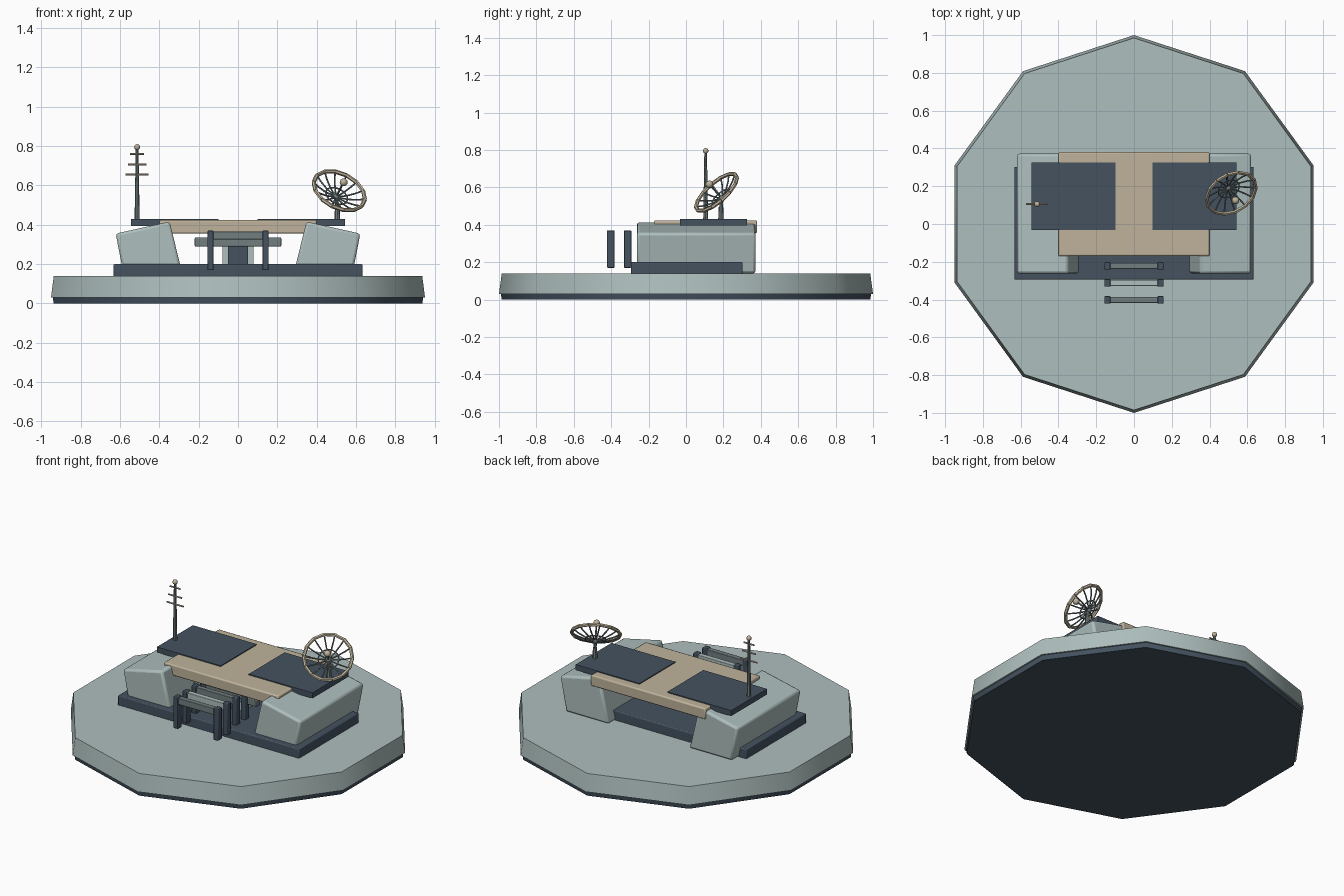
import bpy, bmesh
from math import sin, cos, pi, radians
from mathutils import Vector

cube = bpy.data.objects.get("Cube")
if cube:
    bpy.data.objects.remove(cube)


def material(name, r, g, b):
    m = bpy.data.materials.new(name)
    m.use_nodes = True
    m.diffuse_color = (r, g, b, 1)
    m.node_tree.nodes["Principled BSDF"].inputs["Base Color"].default_value = (r, g, b, 1)
    return m


LIGHT = material("pale grey green", 0.42, 0.52, 0.51)
DARK = material("slate blue", 0.058, 0.085, 0.118)
TAN = material("sand", 0.52, 0.45, 0.33)
GREY = material("mid grey", 0.17, 0.21, 0.215)


def finish(name, bm, mat, bevel=0.0, smooth=40):
    bmesh.ops.recalc_face_normals(bm, faces=bm.faces)
    me = bpy.data.meshes.new(name)
    bm.to_mesh(me)
    bm.free()
    me.materials.append(mat)
    ob = bpy.data.objects.new(name, me)
    bpy.context.collection.objects.link(ob)
    if bevel:
        mod = ob.modifiers.new("Rounded edges", "BEVEL")
        mod.width = bevel
        mod.segments = 2
    bpy.ops.object.select_all(action="DESELECT")
    ob.select_set(True)
    bpy.context.view_layer.objects.active = ob
    bpy.ops.object.shade_smooth_by_angle(angle=radians(smooth))
    return ob


def box(name, x, y, z, mat, bevel=0.0):
    bm = bmesh.new()
    bmesh.ops.create_cube(bm, size=1)
    for v in bm.verts:
        v.co = [(a + b) / 2 + c * (b - a) for (a, b), c in zip((x, y, z), v.co)]
    return finish(name, bm, mat, bevel)


def rod(bm, a, b, r1, r2=None, sides=8):
    a, b = Vector(a), Vector(b)
    mtx = (b - a).to_track_quat("Z", "Y").to_matrix().to_4x4()
    mtx.translation = (a + b) / 2
    bmesh.ops.create_cone(bm, cap_ends=True, segments=sides, radius1=r1,
                          radius2=r1 if r2 is None else r2, depth=(b - a).length, matrix=mtx)


def rod_part(name, a, b, mat, r1, r2=None, sides=8):
    bm = bmesh.new()
    rod(bm, a, b, r1, r2, sides)
    return finish(name, bm, mat)


def ball(name, centre, r, mat):
    bm = bmesh.new()
    bmesh.ops.create_uvsphere(bm, u_segments=12, v_segments=8, radius=r)
    bmesh.ops.translate(bm, verts=bm.verts, vec=centre)
    return finish(name, bm, mat)


# Ten-sided ground disc with a dark underside
rod_part("ground_disc", (0, 0, 0.03), (0, 0, 0.14), LIGHT, 1.0, 0.985, 10)
rod_part("ground_underside", (0, 0, 0), (0, 0, 0.03), DARK, 0.985, 0.99, 10)

# Plinth
box("plinth", (-0.633, 0.633), (-0.295, 0.303), (0.135, 0.2), DARK, 0.006)

# Flared wings on both sides
PROFILE = [(0.28, 0.14), (0.58, 0.14), (0.622, 0.355), (0.348, 0.416)]
for side, label in ((1, "left"), (-1, "right")):
    bm = bmesh.new()
    face = bm.faces.new([bm.verts.new((side * x, -0.263, z)) for x, z in PROFILE])
    out = bmesh.ops.extrude_face_region(bm, geom=[face])
    moved = [v for v in out["geom"] if isinstance(v, bmesh.types.BMVert)]
    bmesh.ops.translate(bm, verts=moved, vec=(0, 0.635, 0))
    finish(label + "_wing", bm, LIGHT, 0.014)

# Roof and its two dark panels
box("roof", (-0.4, 0.4), (-0.17, 0.38), (0.355, 0.424), TAN, 0.008)
for side, label in ((1, "left"), (-1, "right")):
    box(label + "_roof_panel", sorted((side * 0.098, side * 0.543)), (-0.033, 0.325),
        (0.395, 0.43), DARK)

# Core in the open passage, with a door and a cross beam
box("core", (-0.08, 0.08), (-0.06, 0.1), (0.2, 0.356), LIGHT)
box("core_door", (-0.05, 0.05), (-0.068, -0.059), (0.2, 0.34), DARK)
box("cross_beam", (-0.22, 0.22), (-0.13, -0.09), (0.29, 0.335), GREY, 0.004)

# Row of gate frames leading inside
for i, mat in enumerate((GREY, LIGHT, GREY, GREY)):
    y = -0.402 + i * 0.09
    box(f"gate_beam_{i + 1}", (-0.15, 0.15), (y - 0.016, y + 0.016), (0.325, 0.365), mat, 0.003)
    for s, label in ((1, "left"), (-1, "right")):
        box(f"gate_{label}_leg_{i + 1}", (s * 0.14 - 0.016, s * 0.14 + 0.016),
            (y - 0.02, y + 0.02), (0.17, 0.37), DARK, 0.004)

# Mast with three crossbars
MX, MY = -0.513, 0.105
rod_part("mast", (MX, MY, 0.425), (MX, MY, 0.79), GREY, 0.013, 0.007)
ball("mast_tip", (MX, MY, 0.795), 0.015, TAN)
for i, (z, half) in enumerate(((0.655, 0.058), (0.706, 0.047), (0.76, 0.036))):
    rod_part(f"mast_crossbar_{i + 1}", (MX - half, MY, z), (MX + half, MY, z), TAN, 0.005)

# Tilted openwork dish
centre = Vector((0.515, 0.163, 0.573))
axis = Vector((0.36, -0.62, 0.70)).normalized()
u = axis.cross(Vector((0, 0, 1))).normalized()
w = axis.cross(u)
SPOKES = 14


def dish_point(i, r):
    t = 2 * pi * i / SPOKES
    depth = -0.045 * (1 - (r / 0.14) ** 2)
    return centre + u * (r * cos(t)) + w * (r * sin(t)) + axis * depth


def hoop(name, r, thick, mat):
    bm = bmesh.new()
    for i in range(SPOKES):
        rod(bm, dish_point(i, r), dish_point(i + 1, r), thick, sides=6)
    finish(name, bm, mat)


hoop("dish_rim", 0.14, 0.0105, TAN)
hoop("dish_inner_hoop", 0.06, 0.004, GREY)
bm = bmesh.new()
for i in range(SPOKES):
    for r1, r2 in ((0.012, 0.06), (0.06, 0.105), (0.105, 0.14)):
        rod(bm, dish_point(i, r1), dish_point(i, r2), 0.0045, sides=5)
finish("dish_spokes", bm, GREY)
back = centre - axis * 0.045
ball("dish_hub", back, 0.016, GREY)
feed = centre + axis * 0.062
rod_part("dish_feed_rod", back, feed, GREY, 0.005)
ball("dish_feed", feed, 0.02, TAN)
rod_part("dish_post", (0.505, 0.187, 0.425), (0.505, 0.187, 0.495), GREY, 0.015, 0.012)
rod_part("dish_arm", (0.505, 0.187, 0.49), back, GREY, 0.01)
